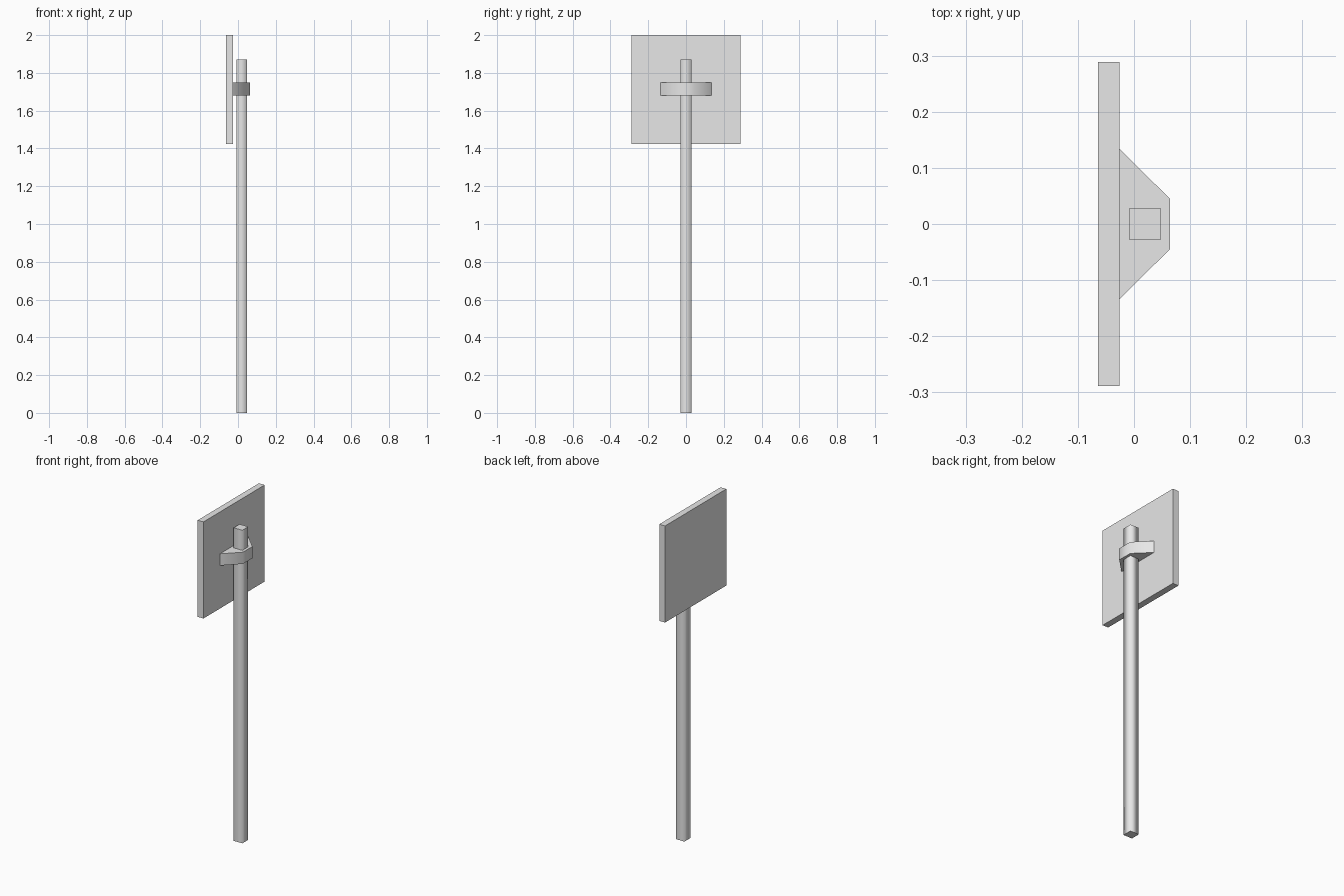
import bpy
import bmesh

cube = bpy.data.objects.get("Cube")
if cube:
    bpy.data.objects.remove(cube, do_unlink=True)

# Single plain grey for the whole sign
grey = bpy.data.materials.new("light_grey")
grey.use_nodes = True
colour = (0.8, 0.8, 0.8, 1)
grey.diffuse_color = colour
grey.node_tree.nodes["Principled BSDF"].inputs["Base Color"].default_value = colour


def prism(name, outline, bottom, top, soft_from=None):
    """Extrude an xy outline; sides in front of x = soft_from share soft normals."""
    bm = bmesh.new()
    base = bm.faces.new([bm.verts.new((x, y, bottom)) for x, y in outline])
    up = bmesh.ops.extrude_face_region(bm, geom=[base], use_keep_orig=True)
    raised = [v for v in up["geom"] if isinstance(v, bmesh.types.BMVert)]
    bmesh.ops.translate(bm, verts=raised, vec=(0, 0, top - bottom))
    bmesh.ops.recalc_face_normals(bm, faces=bm.faces[:])
    if soft_from is not None:
        for f in bm.faces:
            f.smooth = abs(f.normal.z) < 0.5 and f.calc_center_median().x > soft_from
        for e in bm.edges:
            e.smooth = all(f.smooth for f in e.link_faces)
    mesh = bpy.data.meshes.new(name)
    bm.to_mesh(mesh)
    bm.free()
    mesh.materials.append(grey)
    obj = bpy.data.objects.new(name, mesh)
    bpy.context.collection.objects.link(obj)
    return obj


def rectangle(x0, x1, half):
    return [(x0, -half), (x1, -half), (x1, half), (x0, half)]


# Square post with softly shaded sides
prism("post", rectangle(-0.009, 0.048, 0.028), 0, 1.87, soft_from=-1)

# Square sign panel
prism("sign_panel", rectangle(-0.064, -0.026, 0.289), 1.423, 2.0)

# Tapered bracket clamping the post to the panel
back = -0.026
prism("bracket", [(back, -0.134), (0.064, -0.045), (0.064, 0.045), (back, 0.134)],
      1.68, 1.75, soft_from=back + 0.01)
